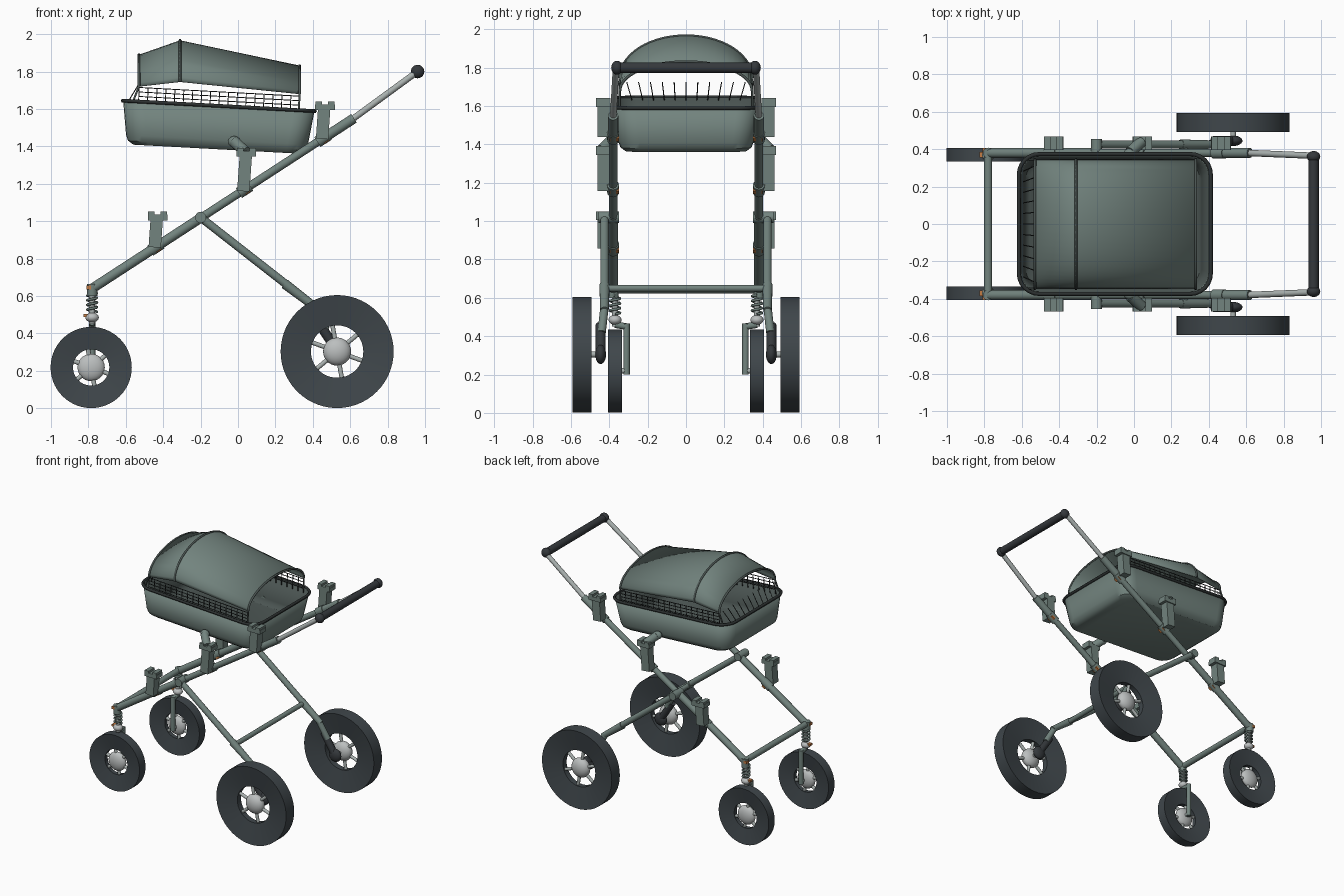
import bpy, bmesh, math
from mathutils import Vector, Matrix

cube = bpy.data.objects.get("Cube")
if cube:
    bpy.data.objects.remove(cube, do_unlink=True)


def material(name, rgb):
    m = bpy.data.materials.new(name)
    m.use_nodes = True
    m.diffuse_color = (*rgb, 1)
    m.node_tree.nodes["Principled BSDF"].inputs["Base Color"].default_value = (*rgb, 1)
    return m


green = material("sage green", (.17, .23, .21))
lining = material("dark green", (.07, .09, .085))
rubber = material("tyre rubber", (.05, .062, .07))
grip = material("grip black", (.035, .04, .045))
trim = material("trim black", (.025, .03, .03))
metal = material("brushed metal", (.40, .44, .43))
hub_grey = material("hub grey", (.50, .52, .52))
orange = material("orange", (.55, .20, .06))


def finish(name, bm, *mats, angle=35):
    bmesh.ops.recalc_face_normals(bm, faces=bm.faces)
    me = bpy.data.meshes.new(name)
    bm.to_mesh(me)
    bm.free()
    ob = bpy.data.objects.new(name, me)
    bpy.context.collection.objects.link(ob)
    for m in mats:
        me.materials.append(m)
    bpy.ops.object.select_all(action='DESELECT')
    ob.select_set(True)
    bpy.context.view_layer.objects.active = ob
    bpy.ops.object.shade_smooth_by_angle(angle=math.radians(angle))
    return ob


def rod(name, a, b, r, mat, r2=None):
    a, b = Vector(a), Vector(b)
    bm = bmesh.new()
    turn = (b - a).to_track_quat('Z', 'Y').to_matrix().to_4x4()
    bmesh.ops.create_cone(bm, cap_ends=True, segments=16, radius1=r, radius2=r2 or r,
                          depth=(b - a).length, matrix=Matrix.Translation((a + b) / 2) @ turn)
    return finish(name, bm, mat)


def box(name, c, size, mat, tilt=0):
    bm = bmesh.new()
    bmesh.ops.create_cube(bm, size=1, matrix=Matrix.Translation(c)
                          @ Matrix.Rotation(tilt, 4, 'Y') @ Matrix.Diagonal((*size, 1)))
    return finish(name, bm, mat)


def ball(name, c, size, mat):
    bm = bmesh.new()
    bmesh.ops.create_uvsphere(bm, u_segments=24, v_segments=14, radius=1,
                              matrix=Matrix.Translation(c) @ Matrix.Diagonal((*size, 1)))
    return finish(name, bm, mat, angle=60)


def loft(name, rings, mats, closed=True, cap=False, angle=35):
    bm = bmesh.new()
    rows = [[bm.verts.new(p) for p in ring] for ring in rings]
    n = len(rows[0])
    for lo, hi in zip(rows, rows[1:]):
        for i in range(n if closed else n - 1):
            j = (i + 1) % n
            bm.faces.new((lo[i], lo[j], hi[j], hi[i]))
    if cap:
        bm.faces.new(rows[0])
    return finish(name, bm, *mats, angle=angle)


def wires(name, paths, r, mat, closed=False):
    cu = bpy.data.curves.new(name, 'CURVE')
    cu.dimensions = '3D'
    cu.bevel_depth = r
    cu.bevel_resolution = 1
    cu.use_fill_caps = True
    for path in paths:
        sp = cu.splines.new('POLY')
        sp.points.add(len(path) - 1)
        for p, co in zip(sp.points, path):
            p.co = (*co, 1)
        sp.use_cyclic_u = closed
    cu.materials.append(mat)
    ob = bpy.data.objects.new(name, cu)
    bpy.context.collection.objects.link(ob)


def wheel(name, c, radius, hole, half, hub):
    # Dished tyre spun around the axle
    c = Vector(c)
    profile = [(hole, -half * .45), (radius, -half), (radius, half), (hole, half * .45), (hole, -half * .45)]
    turns = [i * math.tau / 56 for i in range(56)]
    loft(name + "_tyre", [[c + Vector((r * math.cos(a), y, r * math.sin(a))) for a in turns]
                          for r, y in profile], [rubber])
    ball(name + "_hub", c, (hub, half * .95, hub), hub_grey)
    for k in range(6):
        a = math.radians(-20 + 60 * k)
        rod(f"{name}_spoke_{k}", c, c + Vector((math.cos(a), 0, math.sin(a))) * (hole + .01), .012, metal)


# ---- Basket, built level and then tilted nose-up
TILT = Matrix.Translation((-.115, 0, 1.385)) @ Matrix.Rotation(math.radians(3.1), 4, 'Y')


def rounded(hx, hy, z, r=.11):
    pts = []
    for k, (sx, sy) in enumerate(((1, 1), (-1, 1), (-1, -1), (1, -1))):
        for i in range(7):
            a = math.radians(90 * k + 15 * i)
            pts.append(TILT @ Vector((sx * (hx - r) + r * math.cos(a), sy * (hy - r) + r * math.sin(a), z)))
    return pts


shell = loft("basket", [rounded(.445, .315, 0, .08), rounded(.475, .342, .02, .1), rounded(.487, .353, .05),
                        rounded(.512, .372, .23)], [green, lining], cap=True)
mod = shell.modifiers.new("thickness", 'SOLIDIFY')
mod.thickness = .012
mod.material_offset = 1
wires("basket_rim", [rounded(.514, .374, .232)], .011, trim, closed=True)

# ---- Canopy: three arches joined by straight panels
STATIONS = [(-.53, 1.72, .17), (-.31, 1.745, .222), (.33, 1.68, .152)]


def arch(x, z, h, w=.345):
    return [Vector((x, w * math.cos(a), z + h * math.sin(a)))
            for a in (math.pi * i / 28 for i in range(29))]


hood = loft("canopy", [arch(*s) for s in STATIONS], [green], closed=False, angle=12)
hood.modifiers.new("thickness", 'SOLIDIFY').thickness = .008
wires("canopy_ribs", [arch(*s) for s in STATIONS], .008, lining)

# ---- Wire guard between basket and canopy
mesh_wires = []
for s in (1, -1):
    y = s * .345
    for i in range(4):
        z = .235 + .024 * i
        mesh_wires.append([TILT @ Vector((x, y, z)) for x in (-.43, .43)])
    for i in range(19):
        x = -.43 + .86 * i / 18
        mesh_wires.append([TILT @ Vector((x, y, z)) for z in (.2, .31)])
for i in range(11):
    y = -.3 + .06 * i
    mesh_wires.append([TILT @ Vector((-.49, y * .94, .22)), Vector((-.535, y * 1.03, 1.725))])
wires("guard_wires", mesh_wires, .0028, trim)
for s in (1, -1):
    wires("canopy_posts", [[(-.53, s * .345, 1.72), (-.565, s * .345, 1.63)],
                           [(.33, s * .345, 1.69), (.325, s * .345, 1.59)]], .006, lining)

# ---- Frame, wheels and fittings on both sides
SLOPE = (1.55 - .64) / (.62 + .78)


def rail(x, y):
    return Vector((x, y, .64 + (x + .78) * SLOPE))


for s, side in ((1, "back"), (-1, "front")):
    y = s * .38
    rod(side + "_lower_rail", rail(-.78, y), rail(-.18, y), .026, green)
    rod(side + "_upper_rail", rail(-.2, y), rail(.62, y), .022, green)
    rod(side + "_rail_sleeve", rail(.46, y), rail(.62, y), .027, green)
    rod(side + "_handle_rod", rail(.6, y), (.96, s * .365, 1.8), .017, metal)
    ball(side + "_handle_end", (.96, s * .36, 1.8), (.036, .03, .036), grip)

    # Rear leg with trailing suspension
    ly = s * .425
    rod(side + "_hinge", (-.2, s * .35, 1.02), (-.2, s * .455, 1.02), .03, green)
    rod(side + "_rear_leg", (-.2, ly, 1.02), (.28, ly, .645), .022, green)
    rod(side + "_leg_sleeve", (.25, ly, .665), (.42, ly, .535), .027, green, .022)
    rod(side + "_leg_foot", (.4, ly, .55), (.47, s * .44, .42), .022, green)
    rod(side + "_shock", (.43, s * .445, .46), (.53, s * .445, .305), .026, grip)
    ball(side + "_axle_cap", (.53, s * .445, .305), (.05, .028, .05), grip)
    rod(side + "_rear_axle", (.53, s * .43, .305), (.53, s * .54, .305), .015, metal)
    wheel(side + "_large_wheel", (.53, s * .543, .303), .302, .14, .05, .075)

    # Caster fork with spring
    fx, fy = -.78, s * .37
    rod(side + "_fork_head", (fx, y, .60), (fx, y, .665), .028, green)
    rod(side + "_fork_stem", (fx, fy, .45), (fx, fy, .62), .016, metal)
    helix = [(fx + .026 * math.cos(a), fy + .026 * math.sin(a), .515 + .1 * a / (8 * math.pi))
             for a in (i * math.pi / 8 for i in range(65))]
    wires(side + "_spring", [helix], .007, green)
    ball(side + "_swivel", (fx, fy, .485), (.036, .034, .026), hub_grey)
    box(side + "_swivel_clip", (fx - .03, fy, .495), (.03, .03, .016), orange)
    box(side + "_fork_clip", (fx - .015, y + s * .012, .645), (.03, .03, .02), orange)
    rod(side + "_fork_bridge", (fx, fy, .46), (fx, s * .31, .45), .017, green)
    rod(side + "_fork_leg", (fx, s * .31, .465), (fx, s * .31, .2), .017, green)
    rod(side + "_front_axle", (fx, s * .3, .22), (fx, fy, .22), .014, metal)
    wheel(side + "_small_wheel", (fx - .005, s * .37, .218), .217, .097, .037, .073)

    # Mounting brackets along the rail
    for i, (x, lo, hi) in enumerate(((-.44, .86, 1.01), (.035, 1.16, 1.35), (.455, 1.44, 1.6))):
        n = f"{side}_bracket_{i}"
        box(n + "_post", (x, s * .428, (lo + hi) / 2), (.066, .066, hi - lo), green, math.radians(4))
        box(n + "_head", (x + .01, s * .432, hi + .01), (.105, .074, .03), green)
        for dx in (-.033, .033):
            box(n + "_prong", (x + .01 + dx, s * .432, hi + .03), (.034, .074, .022), green)
        rod(n + "_collar", rail(x - .03, y), rail(x + .03, y), .031, green)
        clip = rail(x + .015, s * .375)
        box(n + "_clip", clip - Vector((0, 0, .024)), (.03, .05, .014), orange, -math.atan(SLOPE))

    # Pivot arm holding the basket
    rod(side + "_pivot_arm", (.04, s * .44, 1.37), (-.02, s * .385, 1.425), .03, green)
    ball(side + "_pivot_knob", (-.02, s * .38, 1.425), (.034, .025, .03), green)
    rod(side + "_pivot_pin", (-.02, s * .39, 1.425), (-.02, s * .34, 1.425), .018, green)

# ---- Bars across the frame
rod("front_crossbar", (-.78, -.39, .645), (-.78, .39, .645), .022, green)
rod("rear_crossbar", (.27, -.425, .65), (.27, .425, .65), .018, green)
rod("handle_grip", (.96, -.36, 1.8), (.96, .36, 1.8), .028, grip)
